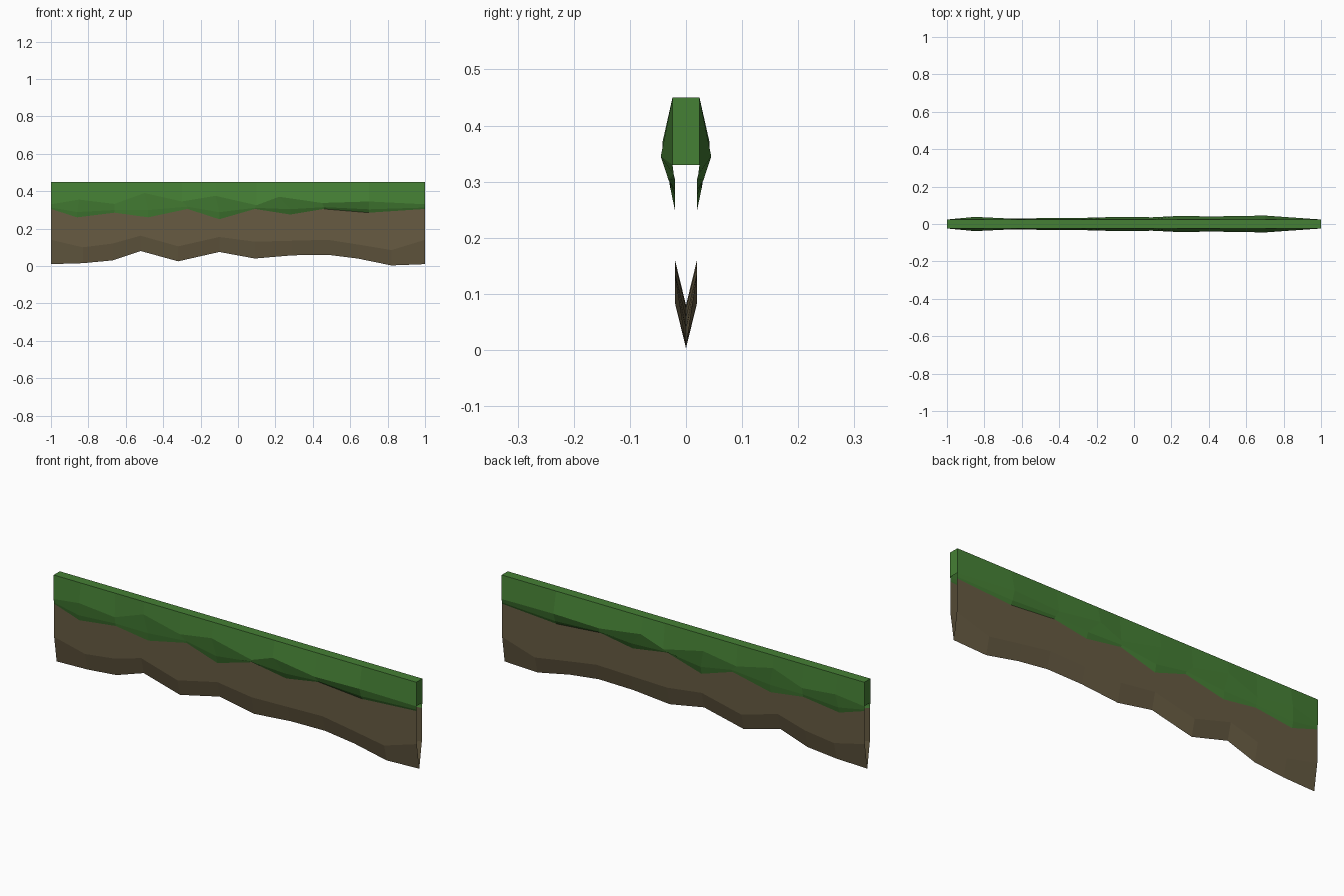
import bpy, bmesh

if "Cube" in bpy.data.objects:
    bpy.data.objects.remove(bpy.data.objects["Cube"])


def material(name, color):
    m = bpy.data.materials.new(name)
    m.diffuse_color = (*color, 1)
    m.use_nodes = True
    m.node_tree.nodes["Principled BSDF"].inputs["Base Color"].default_value = m.diffuse_color
    return m


def strip(bm, upper, lower):
    # flat quads between two rows of points
    for i in range(len(upper) - 1):
        bm.faces.new((upper[i], lower[i], lower[i + 1], upper[i + 1]))


def finish(name, bm, mat):
    # turn the front half into an object mirrored to the back
    mesh = bpy.data.meshes.new(name)
    bm.to_mesh(mesh)
    bm.free()
    mesh.materials.append(mat)
    ob = bpy.data.objects.new(name, mesh)
    bpy.context.collection.objects.link(ob)
    mod = ob.modifiers.new("front_to_back", 'MIRROR')
    mod.use_axis = (False, True, False)
    mod.use_clip = True
    return ob


WALL, TOP_Y, TOP_Z = 0.02, 0.024, 0.45

# grass bulge: x, half depth, z
bulge = [(-1, .024, .33), (-.85, .038, .355), (-.66, .029, .332), (-.5, .031, .39),
         (-.3, .032, .345), (-.12, .037, .375), (.1, .036, .325), (.22, .042, .37),
         (.45, .041, .337), (.7, .045, .345), (1, .024, .33)]
# ragged lower edge of the grass: x, z
edge = [(-1, .305), (-.86, .26), (-.66, .285), (-.48, .26), (-.27, .305), (-.1, .25),
        (.09, .305), (.28, .275), (.46, .305), (.7, .285), (1, .305)]
# dirt: x, bottom z, crease z
dirt = [(-1, .01, .14), (-.83, .015, .10), (-.67, .03, .12), (-.52, .08, .162),
        (-.32, .025, .105), (-.1, .075, .155), (.09, .04, .13), (.29, .057, .135),
        (.48, .06, .14), (.64, .04, .115), (.82, .003, .085), (1, .01, .14)]

# grass cap with overhanging skirt
bm = bmesh.new()
mid = [bm.verts.new((x, 0, TOP_Z)) for x, _, _ in bulge]
rim = [bm.verts.new((x, -TOP_Y, TOP_Z)) for x, _, _ in bulge]
out = [bm.verts.new((x, -y, z)) for x, y, z in bulge]
lip = [bm.verts.new((x, -(WALL + .45 * (b[1] - WALL)), z + .3 * (b[2] - z)))
       for (x, z), b in zip(edge, bulge)]
low = [bm.verts.new((x, -WALL, z)) for x, z in edge]
for a, b in ((mid, rim), (rim, out), (out, lip), (lip, low)):
    strip(bm, a, b)
# grass end caps
for i, s in ((0, 1), (-1, -1)):
    c = bm.verts.new((bulge[i][0], 0, bulge[i][2]))
    bm.faces.new((mid[i], c, out[i], rim[i])[::s])
finish("grass_top", bm, material("grass", (.06, .215, .035)))

# dirt wall with tapered underside
bm = bmesh.new()
top = [bm.verts.new((x, -WALL, z)) for x, z in edge]
crease = [bm.verts.new((x, -WALL, z)) for x, _, z in dirt]
keel = [bm.verts.new((x, 0, z)) for x, z, _ in dirt]
strip(bm, crease, keel)
wall = bm.faces.new(crease + top[::-1])
bmesh.ops.triangulate(bm, faces=[wall])
finish("dirt_wall", bm, material("dirt", (.135, .105, .055)))
